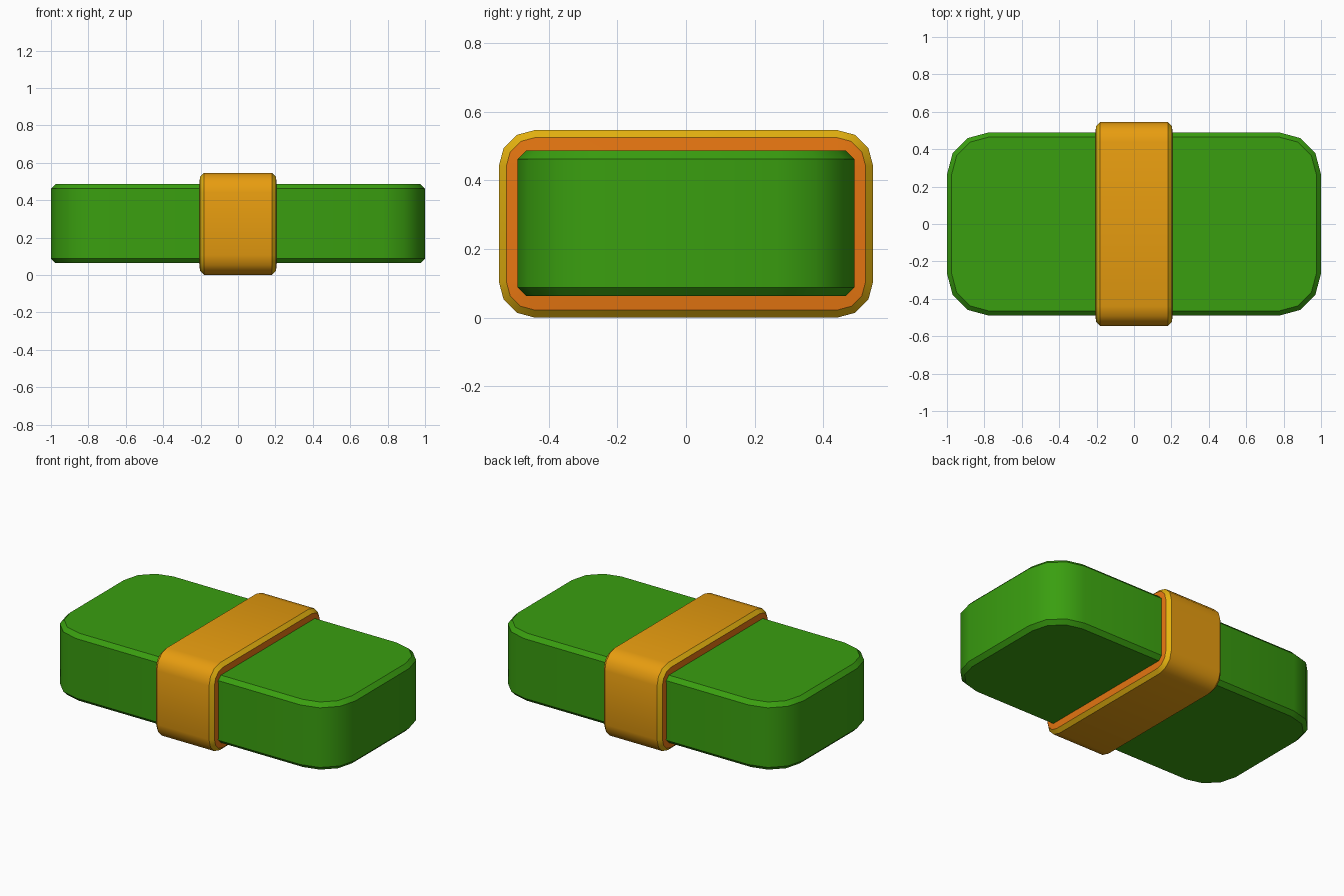
import bpy, bmesh, math

if "Cube" in bpy.data.objects:
    bpy.data.objects.remove(bpy.data.objects["Cube"])


def material(name, rgb):
    m = bpy.data.materials.new(name)
    m.diffuse_color = (*rgb, 1)
    m.use_nodes = True
    m.node_tree.nodes["Principled BSDF"].inputs["Base Color"].default_value = m.diffuse_color
    return m


green = material("leaf green", (0.042, 0.345, 0.005))
amber = material("amber", (0.80, 0.335, 0.005))
yellow = material("golden yellow", (0.79, 0.45, 0.005))
orange = material("deep orange", (0.83, 0.19, 0.006))


def rounded_rect(a, b, r, segs=3):
    """Corner-rounded rectangle with half sizes a, b, counter-clockwise."""
    pts = []
    for k, (sx, sy) in enumerate([(1, 1), (-1, 1), (-1, -1), (1, -1)]):
        for i in range(segs + 1):
            t = math.pi / 2 * (k + i / segs)
            pts.append((sx * (a - r) + r * math.cos(t), sy * (b - r) + r * math.sin(t)))
    return pts


def loft(name, rings, mats, slots=None, closed=False):
    """Skin successive rings; slots gives the material of each strip."""
    bm = bmesh.new()
    loops = [[bm.verts.new(p) for p in ring] for ring in rings]
    n = len(loops[0])
    for k in range(len(loops) if closed else len(loops) - 1):
        lo, hi = loops[k], loops[(k + 1) % len(loops)]
        for i in range(n):
            j = (i + 1) % n
            f = bm.faces.new((lo[i], lo[j], hi[j], hi[i]))
            f.material_index = slots[k] if slots else 0
    if not closed:
        bm.faces.new(loops[0][::-1])
        bm.faces.new(loops[-1])
    bmesh.ops.recalc_face_normals(bm, faces=bm.faces)
    mesh = bpy.data.meshes.new(name)
    bm.to_mesh(mesh)
    bm.free()
    for m in mats:
        mesh.materials.append(m)
    ob = bpy.data.objects.new(name, mesh)
    bpy.context.collection.objects.link(ob)
    bpy.ops.object.select_all(action='DESELECT')
    ob.select_set(True)
    bpy.context.view_layer.objects.active = ob
    bpy.ops.object.shade_smooth_by_angle(angle=math.radians(35))
    return ob


# Green block: rounded in plan, chamfered top and bottom
block = []
for z, inset in [(0.063, 0.025), (0.088, 0), (0.461, 0), (0.486, 0.025)]:
    block.append([(x, y, z) for x, y in rounded_rect(1 - inset, 0.49 - inset, 0.225 - inset)])
loft("block", block, [green])

# Band: hoop around the block with golden chamfers and orange sides
band = []
for x, inset in [(-0.208, 0.068), (-0.203, 0.022), (-0.181, 0),
                 (0.181, 0), (0.203, 0.022), (0.208, 0.068)]:
    band.append([(x, y, z + 0.273)
                 for y, z in rounded_rect(0.545 - inset, 0.273 - inset, 0.105 - inset)])
loft("band", band, [amber, yellow, orange], slots=[2, 1, 0, 1, 2, 2], closed=True)
